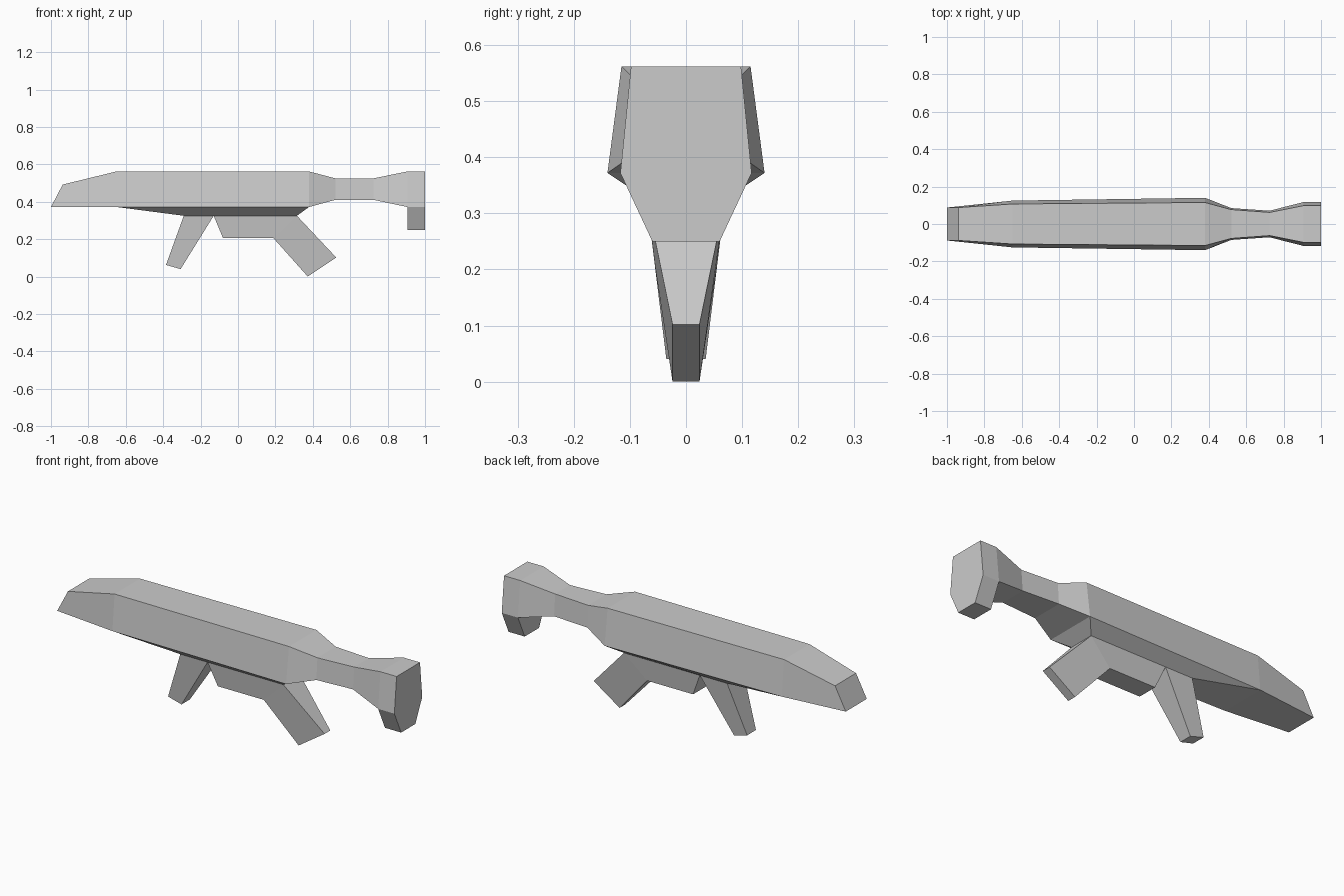
import bpy, bmesh

if "Cube" in bpy.data.objects:
    bpy.data.objects.remove(bpy.data.objects["Cube"])


def loft(name, rings, hidden=()):
    """Loft four-sided rings. Each ring is two cross edges (x, z, half_width).
    Faces are numbered 4 per segment, then start cap and end cap;
    'hidden' lists the ones covered by a neighbouring part."""
    bm = bmesh.new()
    loops = []
    for (xa, za, wa), (xb, zb, wb) in rings:
        pts = [(xa, wa, za), (xa, -wa, za), (xb, -wb, zb), (xb, wb, zb)]
        loops.append([bm.verts.new(p) for p in pts])
    faces = []
    for a, b in zip(loops, loops[1:]):
        for k in range(4):
            n = (k + 1) % 4
            faces.append(bm.faces.new((a[k], a[n], b[n], b[k])))
    faces += [bm.faces.new(loops[0]), bm.faces.new(loops[-1])]
    bmesh.ops.recalc_face_normals(bm, faces=faces)
    bmesh.ops.delete(bm, geom=[faces[i] for i in hidden], context='FACES')
    mesh = bpy.data.meshes.new(name)
    bm.to_mesh(mesh)
    bm.free()
    obj = bpy.data.objects.new(name, mesh)
    bpy.context.collection.objects.link(obj)
    return obj


LOW, TOP, KEEL = 0.372, 0.562, 0.325

# Main body from slanted nose to stock: lower edge, upper edge
loft("body", [
    ((-1.0, LOW, 0.088), (-0.937, 0.492, 0.088)),
    ((-0.65, LOW, 0.125), (-0.65, TOP, 0.107)),
    ((0.38, LOW, 0.14), (0.38, TOP, 0.115)),
    ((0.52, 0.41, 0.085), (0.52, 0.525, 0.077)),
    ((0.725, 0.41, 0.071), (0.725, 0.525, 0.062)),
    ((0.905, LOW, 0.117), (0.905, TOP, 0.098)),
    ((1.0, LOW, 0.117), (1.0, TOP, 0.098)),
], hidden=(4, 20))

# Tapered underside of the body
loft("keel", [
    ((-0.65, LOW, 0.125), (0.38, LOW, 0.14)),
    ((-0.29, KEEL, 0.07), (0.315, KEEL, 0.07)),
], hidden=(4, 5))

# Lower part of the shoulder pad
loft("shoulder_pad", [
    ((0.905, LOW, 0.117), (1.0, LOW, 0.117)),
    ((0.905, 0.25, 0.06), (1.0, 0.25, 0.06)),
], hidden=(4,))

# Front hand grip
loft("front_grip", [
    ((-0.29, KEEL, 0.07), (-0.13, KEEL, 0.07)),
    ((-0.385, 0.062, 0.037), (-0.307, 0.04, 0.035)),
], hidden=(4,))

# Trigger housing between the grips
loft("trigger_housing", [
    ((-0.13, KEEL, 0.07), (0.315, KEEL, 0.07)),
    ((-0.08, 0.205, 0.055), (0.19, 0.205, 0.055)),
], hidden=(2, 4))

# Rear grip running down from the housing's sloped back
loft("rear_grip", [
    ((0.19, 0.205, 0.055), (0.315, KEEL, 0.07)),
    ((0.373, 0.0, 0.024), (0.525, 0.102, 0.024)),
], hidden=(4,))
